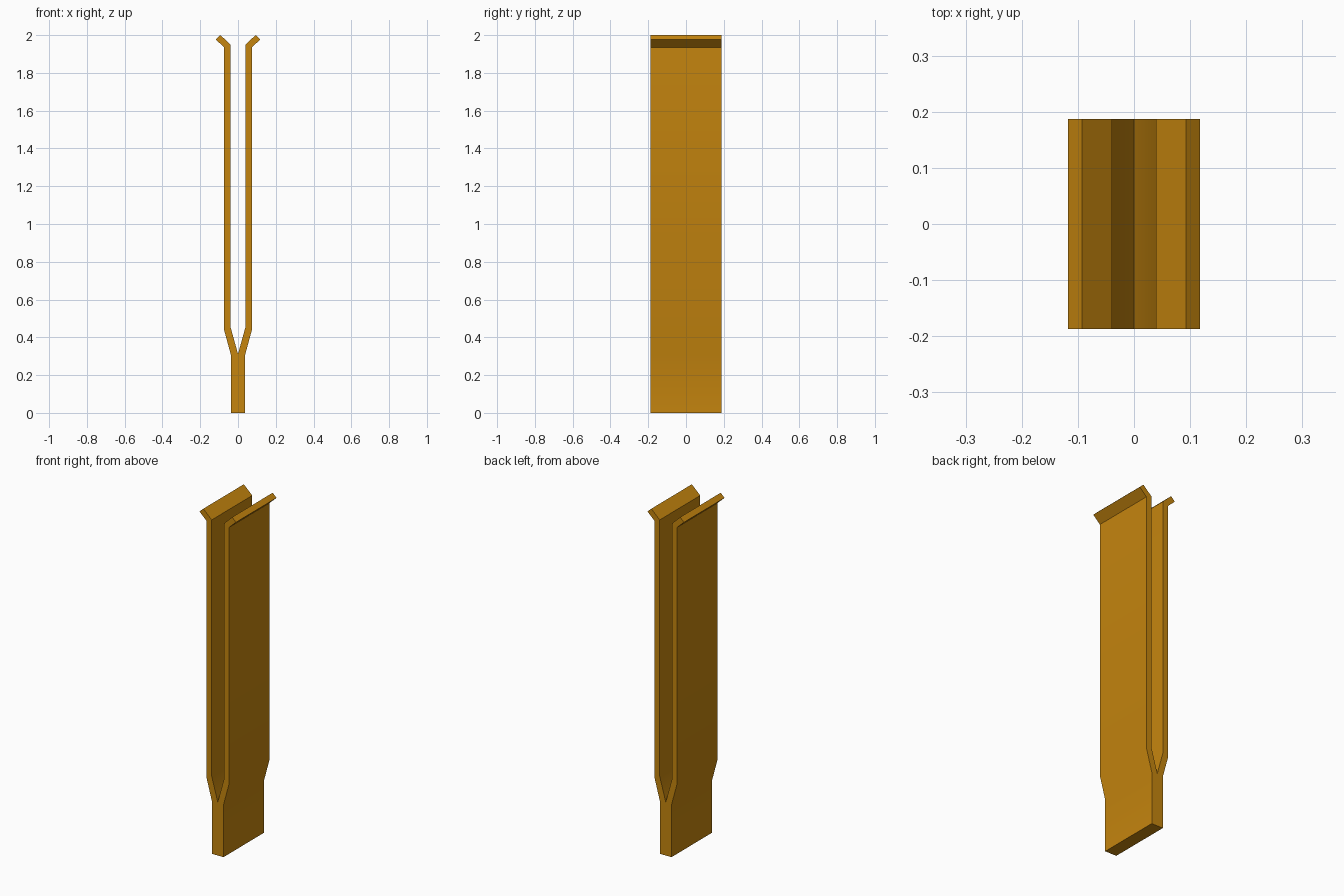
import bpy
import bmesh
import math

cube = bpy.data.objects.get("Cube")
if cube:
    bpy.data.objects.remove(cube, do_unlink=True)

HALF_DEPTH = 0.187

# Amber metal, the only colour
amber = bpy.data.materials.new("amber_metal")
amber.use_nodes = True
colour = (0.56, 0.235, 0.0045, 1.0)
amber.diffuse_color = colour
amber.node_tree.nodes["Principled BSDF"].inputs["Base Color"].default_value = colour

# Right half of the outline: up the outside of the prong, over the flared tip, down the inside
half = [
    (0.037, 0.0), (0.037, 0.305), (0.073, 0.437), (0.073, 1.935), (0.118, 1.977),
    (0.093, 2.0), (0.039, 1.949), (0.039, 0.452), (0.0, 0.312),
]
outline = half + [(-x, z) for x, z in reversed(half[:-1])]

# Extrude the forked outline through the depth
bm = bmesh.new()
front = bm.faces.new([bm.verts.new((x, -HALF_DEPTH, z)) for x, z in outline])
extruded = bmesh.ops.extrude_face_region(bm, geom=[front], use_keep_orig=True)
new_verts = [g for g in extruded["geom"] if isinstance(g, bmesh.types.BMVert)]
bmesh.ops.translate(bm, verts=new_verts, vec=(0, 2 * HALF_DEPTH, 0))
bmesh.ops.recalc_face_normals(bm, faces=bm.faces)

mesh = bpy.data.meshes.new("forked_blade")
bm.to_mesh(mesh)
bm.free()
mesh.materials.append(amber)
blade = bpy.data.objects.new("forked_blade", mesh)
bpy.context.collection.objects.link(blade)

# Soften the shallow bends, keep the edges and flared lips crisp
bpy.ops.object.select_all(action="DESELECT")
blade.select_set(True)
bpy.context.view_layer.objects.active = blade
bpy.ops.object.shade_smooth_by_angle(angle=math.radians(30))
